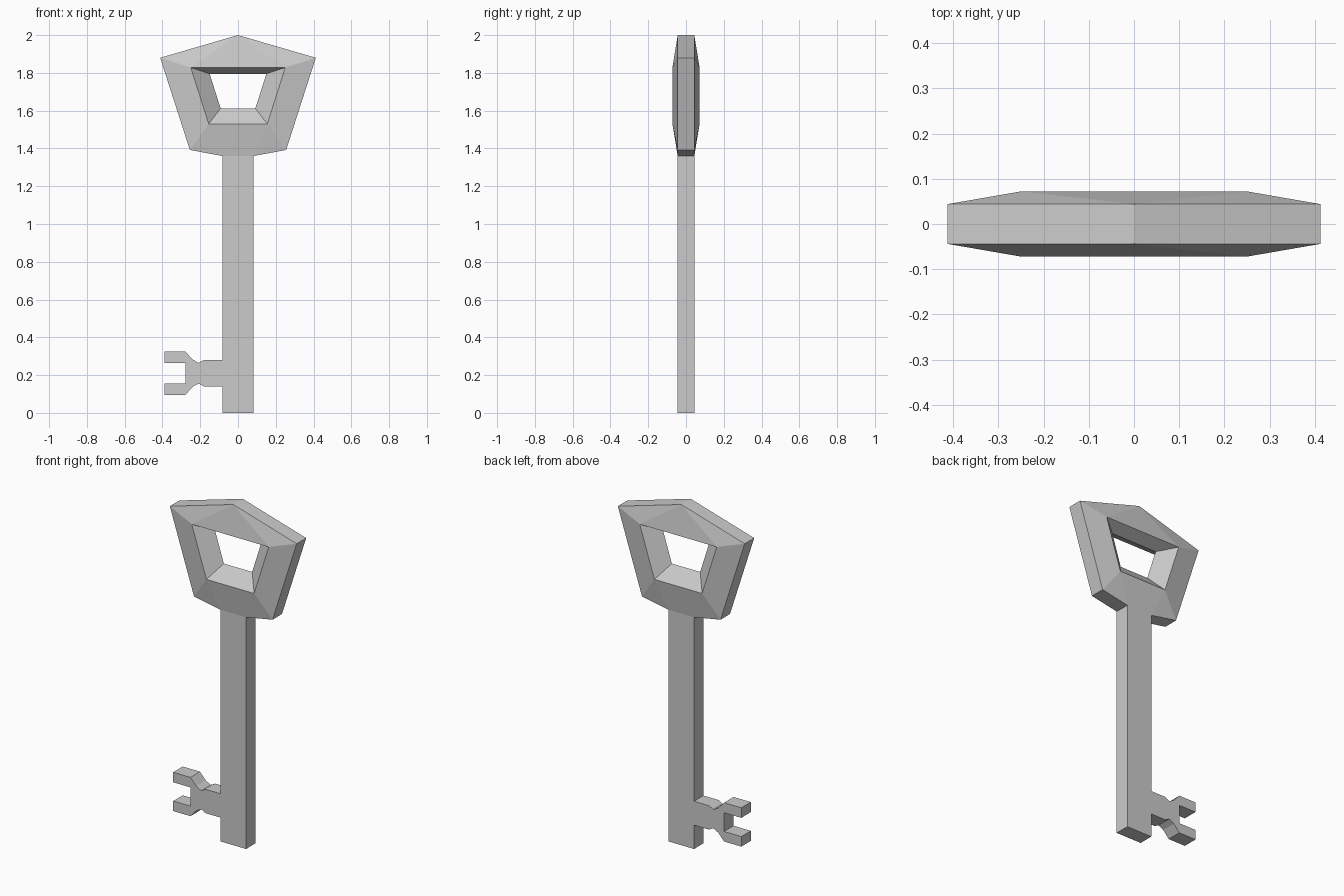
import bpy, bmesh

if "Cube" in bpy.data.objects:
    bpy.data.objects.remove(bpy.data.objects["Cube"])

T = 0.044      # half thickness of the flat parts
RIDGE = 0.072  # half thickness at the raised rim of the bow
SHAFT_W, SHAFT_TOP, BIT_Z = 0.083, 1.36, 0.21


def finish(bm, name):
    bmesh.ops.remove_doubles(bm, verts=bm.verts, dist=1e-5)
    bmesh.ops.recalc_face_normals(bm, faces=bm.faces)
    mesh = bpy.data.meshes.new(name)
    bm.to_mesh(mesh)
    bm.free()
    obj = bpy.data.objects.new(name, mesh)
    bpy.context.collection.objects.link(obj)
    return obj


def plate(name, outline):
    """Extrude an x-z outline evenly about y = 0."""
    bm = bmesh.new()
    face = bm.faces.new([bm.verts.new((x, -T, z)) for x, z in outline])
    ext = bmesh.ops.extrude_face_region(bm, geom=[face])["geom"]
    verts = [v for v in ext if isinstance(v, bmesh.types.BMVert)]
    bmesh.ops.translate(bm, verts=verts, vec=(0, 2 * T, 0))
    return finish(bm, name)


# Shaft and forked bit, the bit mirrored about its own centre line
upper = [(-SHAFT_W, 0.07), (-0.18, 0.07), (-0.208, 0.055), (-0.24, 0.072),
         (-0.278, 0.114), (-0.39, 0.114), (-0.39, 0.055), (-0.278, 0.055)]
bit = [(x, BIT_Z + d) for x, d in upper] + [(x, BIT_Z - d) for x, d in reversed(upper)]
plate("shaft_and_bit",
      [(SHAFT_W, 0), (SHAFT_W, SHAFT_TOP), (-SHAFT_W, SHAFT_TOP)] + bit + [(-SHAFT_W, 0)])

# Bow: faceted from the outer edge up to a raised rim, then down into the hole
outer = [(0, 2.0), (0.412, 1.88), (0.255, 1.392), (SHAFT_W, SHAFT_TOP),
         (-SHAFT_W, SHAFT_TOP), (-0.255, 1.392), (-0.412, 1.88)]
rim = [(0.25, 1.828), (0.155, 1.53), (-0.155, 1.53), (-0.25, 1.828)]
hole = [(0.15, 1.795), (0.092, 1.612), (-0.092, 1.612), (-0.15, 1.795)]

bm = bmesh.new()
centre = [bm.verts.new((x, 0, z)) for x, z in hole]
edges = []
for side in (-1, 1):
    o = [bm.verts.new((x, side * T, z)) for x, z in outer]
    r = [bm.verts.new((x, side * RIDGE, z)) for x, z in rim]
    for f in ((o[0], o[1], r[0]), (o[0], r[0], r[3]), (o[0], r[3], o[6]),
              (o[1], o[2], r[1], r[0]), (o[5], o[6], r[3], r[2]),
              (o[2], o[3], r[1]), (o[3], o[4], r[2], r[1]), (o[4], o[5], r[2])):
        bm.faces.new(f)
    for i in range(4):
        j = (i + 1) % 4
        bm.faces.new((r[i], r[j], centre[j], centre[i]))
    edges.append(o)

# Outer wall of the bow, left open where the shaft joins
front, back = edges
for i in range(7):
    if i != 3:
        j = (i + 1) % 7
        bm.faces.new((front[i], front[j], back[j], back[i]))
finish(bm, "bow")
